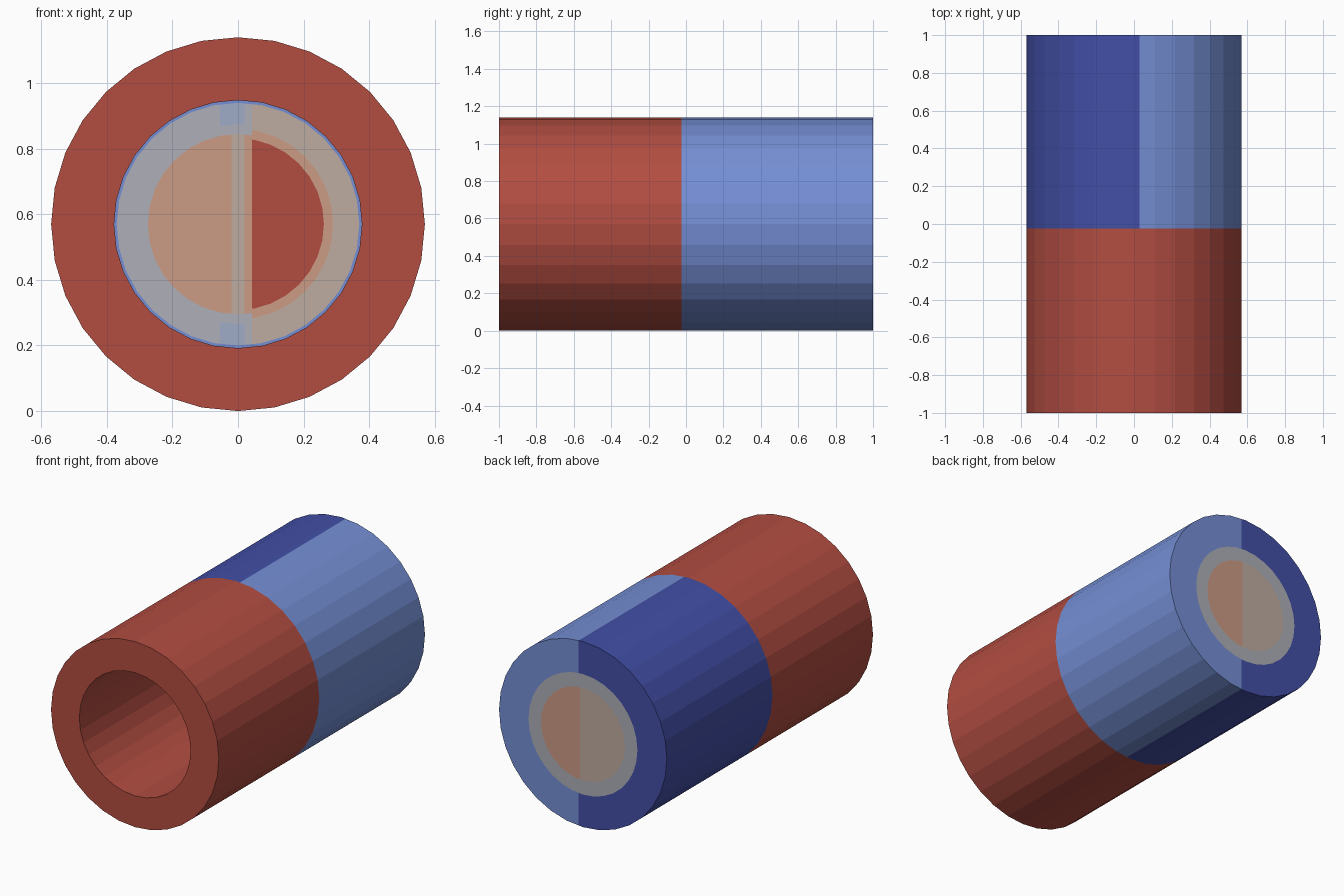
import bpy, bmesh, math

if "Cube" in bpy.data.objects:
    bpy.data.objects.remove(bpy.data.objects["Cube"])

SIDES, R_OUT, R_IN = 32, 0.57, 0.378
SEAM, FLOOR_Y, SPLIT = -0.025, 0.81, 0.03


def material(name, rgb):
    m = bpy.data.materials.new(name)
    lin = [((c / 255 + 0.055) / 1.055) ** 2.4 for c in rgb]
    m.diffuse_color = (*lin, 1)
    m.use_nodes = True
    m.node_tree.nodes["Principled BSDF"].inputs["Base Color"].default_value = m.diffuse_color
    return m


palette = {
    "red": (178, 77, 65), "dark blue": (66, 79, 166), "light blue": (117, 143, 213),
    "blue grey": (159, 172, 200), "grey": (174, 175, 184),
    "tan": (204, 155, 133), "beige": (190, 172, 160),
}
names = list(palette)


def revolve(name, profile, cuts, rule):
    """Spin (radius, y) points round the y axis, cut at x planes, colour by rule."""
    bm = bmesh.new()
    rings = []
    for r, y in profile:
        if r == 0:
            rings.append([bm.verts.new((0, y, R_OUT))] * SIDES)
        else:
            rings.append([bm.verts.new((r * math.sin(2 * math.pi * i / SIDES), y,
                                        R_OUT + r * math.cos(2 * math.pi * i / SIDES)))
                          for i in range(SIDES)])
    for a, b in zip(rings, rings[1:]):
        for i in range(SIDES):
            j = (i + 1) % SIDES
            bm.faces.new(list(dict.fromkeys((a[i], b[i], b[j], a[j]))))
    for x in cuts:
        bmesh.ops.bisect_plane(bm, geom=bm.verts[:] + bm.edges[:] + bm.faces[:],
                               plane_co=(x, 0, 0), plane_no=(1, 0, 0), dist=1e-5)
    for f in bm.faces:
        c = f.calc_center_median()
        f.material_index = names.index(rule(c.x, c.y, math.hypot(c.x, c.z - R_OUT)))
    me = bpy.data.meshes.new(name)
    bm.to_mesh(me)
    bm.free()
    for n in names:
        me.materials.append(mats[n])
    ob = bpy.data.objects.new(name, me)
    bpy.context.collection.objects.link(ob)
    return ob


def shell_colour(x, y, r):
    if y < SEAM:
        return "red"
    return "light blue" if x > SPLIT else "dark blue"


def floor_colour(x, y, r):
    if r > 0.37:
        return "light blue"
    if r > 0.3 and -0.055 < x < 0.02:
        return "blue grey"
    if r > 0.275:
        if x < 0.04:
            return "grey"
        return "tan" if r < 0.29 else "beige"
    if x < -0.02:
        return "tan"
    if x < 0.02:
        return "beige"
    return "tan" if x < 0.042 or r > 0.262 else "red"


def end_colour(x, y, r):
    if r > 0.37:
        return shell_colour(x, y, r)
    if r > 0.285:
        return "grey"
    return "tan" if x > 0.02 else "beige"


mats = {n: material(n, c) for n, c in palette.items()}

# Tube body: bore wall, front rim and outer wall
revolve("tube", [(R_IN, FLOOR_Y), (R_IN, SEAM), (R_IN, -1), (R_OUT, -1),
                 (R_OUT, SEAM), (R_OUT, 1)], [SPLIT], shell_colour)
# Painted floor at the bottom of the bore, facing the front
revolve("bore_floor", [(0, FLOOR_Y), (0.262, FLOOR_Y), (0.275, FLOOR_Y), (0.29, FLOOR_Y),
                       (0.305, FLOOR_Y), (0.37, FLOOR_Y), (R_IN, FLOOR_Y)],
        [-0.055, -0.02, 0.02, 0.042], floor_colour)
# Closed back end with painted disc
revolve("back_end", [(R_OUT, 1), (0.37, 1), (0.285, 1), (0, 1)], [0.02, SPLIT], end_colour)
